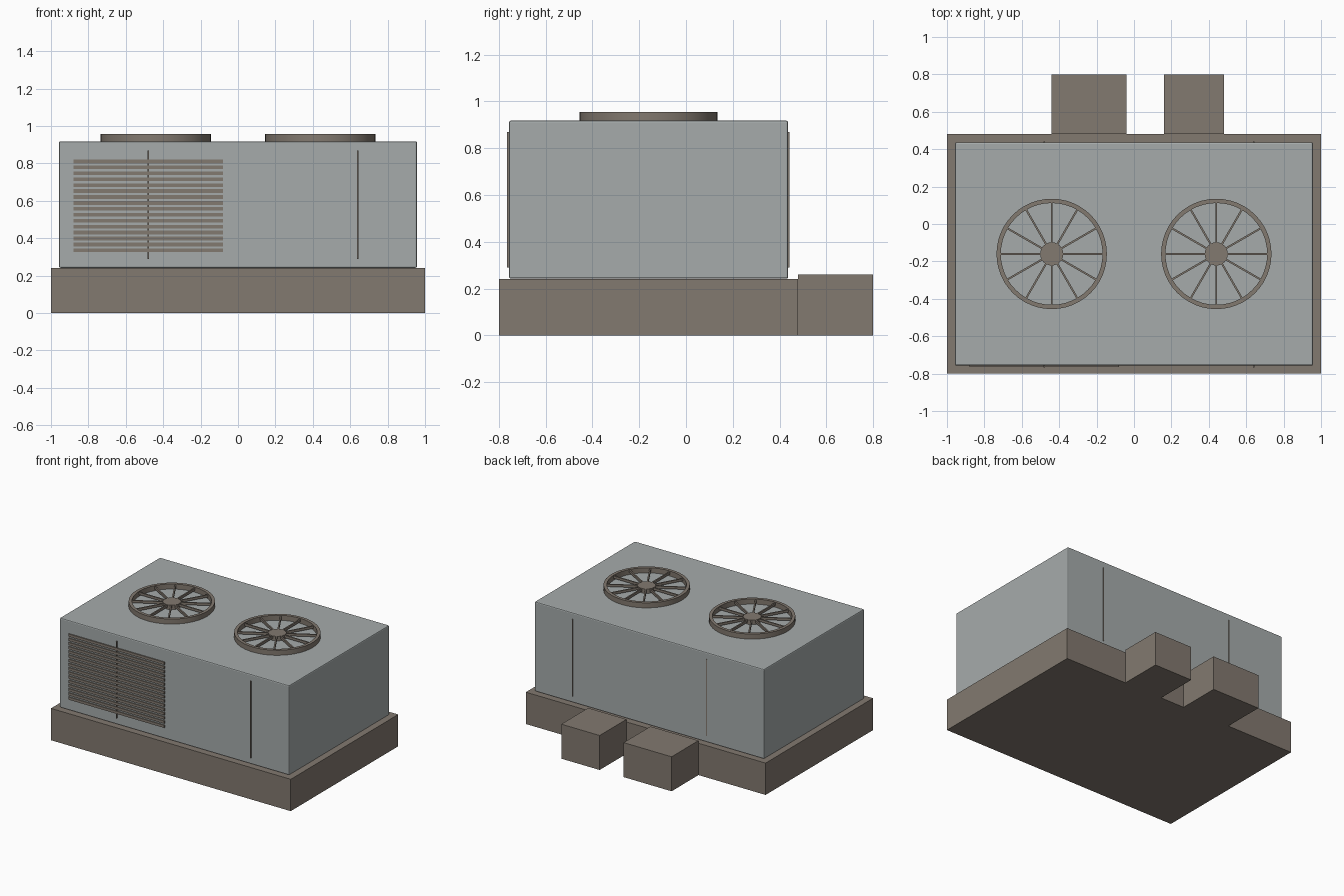
import bpy, bmesh, math
from mathutils import Matrix

if "Cube" in bpy.data.objects:
    bpy.data.objects.remove(bpy.data.objects["Cube"])


def material(name, rgb):
    m = bpy.data.materials.new(name)
    m.diffuse_color = (*rgb, 1)
    m.use_nodes = True
    m.node_tree.nodes["Principled BSDF"].inputs["Base Color"].default_value = m.diffuse_color
    return m


GREY = material("cabinet grey", (0.38, 0.41, 0.41))
BROWN = material("warm brown grey", (0.225, 0.192, 0.16))


def finish(name, bm, mat):
    bmesh.ops.recalc_face_normals(bm, faces=bm.faces)
    me = bpy.data.meshes.new(name)
    bm.to_mesh(me)
    bm.free()
    me.materials.append(mat)
    ob = bpy.data.objects.new(name, me)
    bpy.context.collection.objects.link(ob)
    return ob


def add_box(bm, lo, hi, turn=Matrix()):
    size = [b - a for a, b in zip(lo, hi)]
    mid = [(a + b) / 2 for a, b in zip(lo, hi)]
    bmesh.ops.create_cube(bm, size=1, matrix=turn @ Matrix.Translation(mid) @ Matrix.Diagonal((*size, 1)))


def box(name, lo, hi, mat):
    bm = bmesh.new()
    add_box(bm, lo, hi)
    return finish(name, bm, mat)


# Plinth and the two ducts behind it
box("plinth", (-1, -0.8, 0), (1, 0.48, 0.24), BROWN)
box("wide_duct", (-0.44, 0.48, 0), (-0.04, 0.8, 0.26), BROWN)
box("narrow_duct", (0.16, 0.48, 0), (0.48, 0.8, 0.26), BROWN)

# Cabinet with slightly softened edges
cabinet = box("cabinet", (-0.957, -0.757, 0.242), (0.957, 0.437, 0.918), GREY)
bevel = cabinet.modifiers.new("soft_edges", 'BEVEL')
bevel.width = 0.008
bevel.segments = 2

# Vertical panel seams, front and back
for x in (-0.48, 0.64):
    box("front_seam", (x - 0.003, -0.766, 0.29), (x + 0.003, -0.75, 0.87), BROWN)
    box("back_seam", (x - 0.003, 0.43, 0.29), (x + 0.003, 0.442, 0.87), BROWN)

# Louvre slats
bm = bmesh.new()
for i in range(16):
    z = 0.335 + i * 0.0317
    add_box(bm, (-0.88, -0.765, z - 0.01), (-0.08, -0.75, z + 0.01))
finish("louvre_slats", bm, BROWN)


def fan_ring(x, y, z0, z1, r_in, r_out, n=48):
    """Square-section ring lathed around the fan axis."""
    bm = bmesh.new()
    section = ((r_in, z0), (r_out, z0), (r_out, z1), (r_in, z1))
    rows = []
    for i in range(n):
        a = math.tau * i / n
        rows.append([bm.verts.new((x + r * math.cos(a), y + r * math.sin(a), z)) for r, z in section])
    for i in range(n):
        p, q = rows[i], rows[(i + 1) % n]
        for k in range(4):
            j = (k + 1) % 4
            bm.faces.new((p[k], q[k], q[j], p[j]))
    ob = finish("fan_ring", bm, BROWN)
    return ob


# Two roof fans: ring, hub and twelve spokes
for x in (-0.44, 0.44):
    y = -0.16
    fan_ring(x, y, 0.915, 0.956, 0.272, 0.295)
    bm = bmesh.new()
    bmesh.ops.create_cone(bm, cap_ends=True, segments=24, radius1=0.062, radius2=0.062,
                          depth=0.035, matrix=Matrix.Translation((x, y, 0.9345)))
    finish("fan_hub", bm, BROWN)
    bm = bmesh.new()
    for i in range(12):
        turn = Matrix.Translation((x, y, 0)) @ Matrix.Rotation(math.tau * i / 12, 4, 'Z')
        add_box(bm, (0.04, -0.005, 0.932), (0.28, 0.005, 0.95), turn)
    finish("fan_spokes", bm, BROWN)

# Smooth the round parts, keeping their edges sharp
for ob in bpy.data.objects:
    ob.select_set(ob.name.startswith(("fan_ring", "fan_hub")))
    if ob.select_get():
        bpy.context.view_layer.objects.active = ob
bpy.ops.object.shade_smooth_by_angle(angle=math.radians(30))
